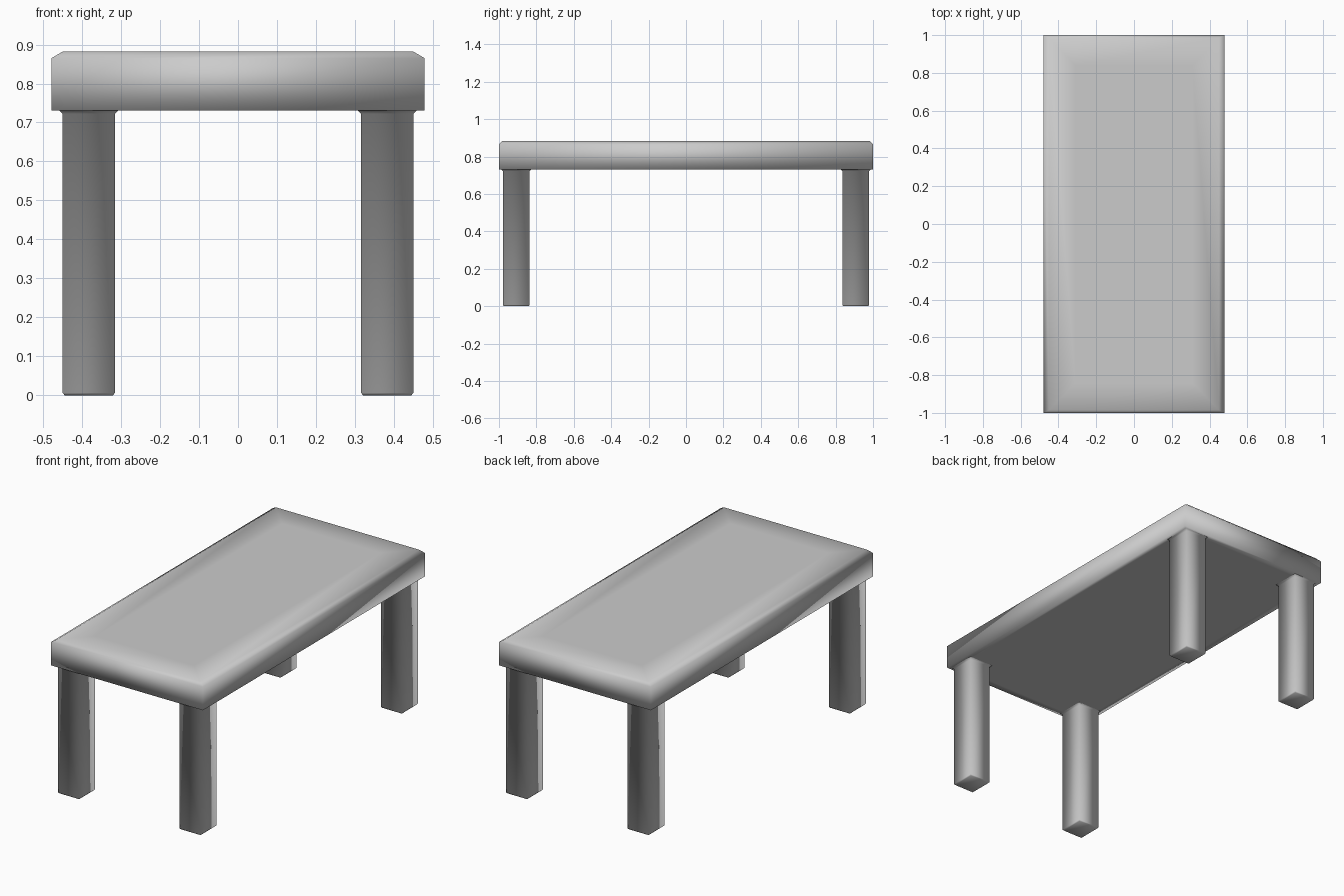
import bpy, bmesh

if "Cube" in bpy.data.objects:
    bpy.data.objects.remove(bpy.data.objects["Cube"])


def loft(name, rings, cx=0, cy=0, cap_top=True):
    """Skin stacked rectangles given as (z, half_x, half_y), bottom to top."""
    bm = bmesh.new()
    loops = []
    for z, hx, hy in rings:
        corners = [(-1, -1), (1, -1), (1, 1), (-1, 1)]
        loops.append([bm.verts.new((cx + sx * hx, cy + sy * hy, z))
                      for sx, sy in corners])
    for a, b in zip(loops, loops[1:]):
        for i in range(4):
            j = (i + 1) % 4
            bm.faces.new((a[i], a[j], b[j], b[i]))
    bm.faces.new(loops[0][::-1])
    if cap_top:
        bm.faces.new(loops[-1])
    for f in bm.faces:
        f.smooth = True
    mesh = bpy.data.meshes.new(name)
    bm.to_mesh(mesh)
    bm.free()
    obj = bpy.data.objects.new(name, mesh)
    bpy.context.collection.objects.link(obj)
    return obj


# Table top: square lower edge, chamfered upper edge, inset loops for soft shading
loft("table_top", [
    (0.731, 0.44, 0.96),
    (0.731, 0.479, 1.0),
    (0.865, 0.479, 1.0),
    (0.882, 0.45, 0.985),
    (0.882, 0.31, 0.84),
])

# Four legs: tiny chamfer at the foot, slight flare where they meet the top
HX, HY = 0.067, 0.071
for sy, end in ((-1, "front"), (1, "back")):
    for sx, side in ((-1, "left"), (1, "right")):
        loft(f"{end}_{side}_leg", [
            (0.0, HX - 0.005, HY - 0.005),
            (0.006, HX, HY),
            (0.722, HX, HY),
            (0.731, HX + 0.009, HY + 0.009),
        ], cx=sx * 0.383, cy=sy * 0.907, cap_top=False)
